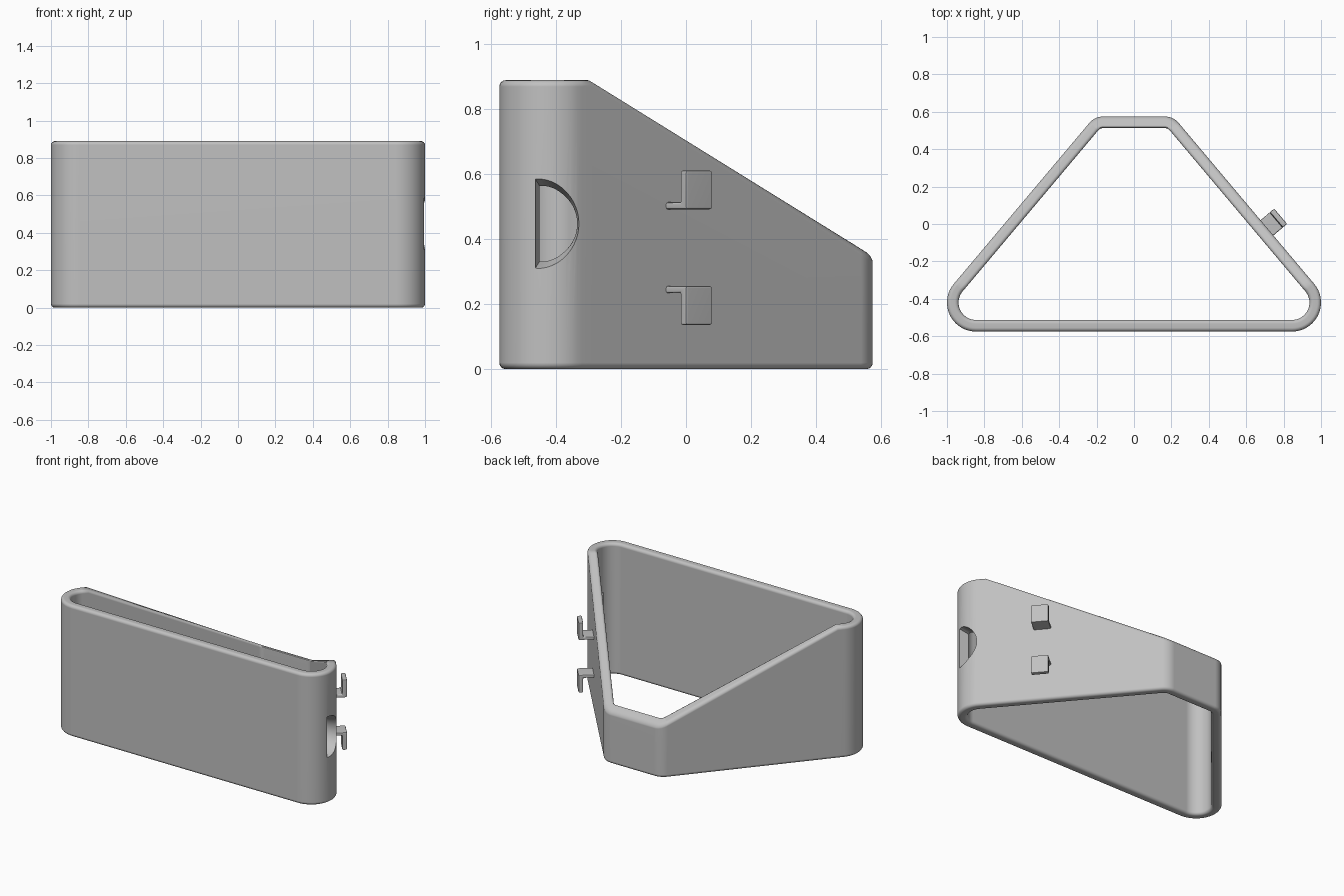
import bpy, bmesh, math
from mathutils import Vector, Matrix

if "Cube" in bpy.data.objects:
    bpy.data.objects.remove(bpy.data.objects["Cube"])

grey = bpy.data.materials.new("plain grey")
grey.use_nodes = True
colour = (0.53, 0.53, 0.53, 1)
grey.diffuse_color = colour
grey.node_tree.nodes["Principled BSDF"].inputs["Base Color"].default_value = colour

HEIGHT, WALL, FILLET = 0.89, 0.062, 0.02
CREASE_Y, SLOPE = -0.29, 0.627
SIDE = math.atan2(0.646, 0.763)            # direction the slanted walls face
NORMAL = Vector((math.cos(SIDE), math.sin(SIDE), 0))
ALONG = Vector((-math.sin(SIDE), math.cos(SIDE), 0))


def make_object(name, bm):
    bmesh.ops.recalc_face_normals(bm, faces=bm.faces)
    mesh = bpy.data.meshes.new(name)
    bm.to_mesh(mesh)
    bm.free()
    mesh.materials.append(grey)
    obj = bpy.data.objects.new(name, mesh)
    bpy.context.collection.objects.link(obj)
    return obj


def activate(obj):
    bpy.ops.object.select_all(action="DESELECT")
    obj.select_set(True)
    bpy.context.view_layer.objects.active = obj


def finish(obj):
    activate(obj)
    bpy.ops.object.shade_smooth_by_angle(angle=math.radians(35))
    mod = obj.modifiers.new("even shading", "WEIGHTED_NORMAL")
    mod.keep_sharp = True


def arc(cx, cy, r, a0, a1, n):
    return [(Vector((cx, cy, 0)), r, a0 + (a1 - a0) * i / n) for i in range(n + 1)]


# Outline of the band: each station is a centre, a radius and an angle
front = arc(0.845, -0.42, 0.155, -math.pi / 2, SIDE, 18)
crease = [(front[-1][0] + ALONG * 0.04, 0.155, SIDE)]
half = front + crease + arc(0.163, 0.475, 0.1, SIDE, math.pi / 2, 8)
mirrored = [(Vector((-c.x, c.y, 0)), r, math.pi - a) for c, r, a in reversed(half)]
stations = half + mirrored


def rim(y):
    return min(HEIGHT, HEIGHT - SLOPE * (y - CREASE_Y))


# Wall section with rounded corners: inset from outside, drop, is it at the top
STEPS = 4
section = []
for start, inset, top in ((180, FILLET, False), (90, FILLET, True),
                          (0, WALL - FILLET, True), (-90, WALL - FILLET, False)):
    for i in range(STEPS + 1):
        # walk up the outside, over the rim and down the inside
        base = {180: 270, 90: 180, 0: 90, -90: 0}[start]
        a = math.radians(base - 90 * i / STEPS)
        drop = FILLET * (1 - abs(math.sin(a)))
        section.append((inset + FILLET * math.cos(a), drop, top))

# Sloping three-sided band
bm = bmesh.new()
loops = []
for centre, radius, angle in stations:
    out = Vector((math.cos(angle), math.sin(angle), 0))
    loop = []
    for inset, drop, top in section:
        p = centre + out * (radius - inset)
        p.z = rim(p.y) - drop if top else drop
        loop.append(bm.verts.new(p))
    loops.append(loop)
for k, loop in enumerate(loops):
    after = loops[(k + 1) % len(loops)]
    for j in range(len(loop)):
        m = (j + 1) % len(loop)
        bm.faces.new((loop[j], after[j], after[m], loop[m]))
body = make_object("sloped_band", bm)

# Half-round opening in the left corner, wider on the outside
bm = bmesh.new()
ends = []
for x, r, flat in ((0.78, 0.105, -0.44), (0.93, 0.115, -0.45), (1.03, 0.15, -0.472)):
    ends.append([bm.verts.new((x, flat + r * math.cos(a), 0.448 + r * math.sin(a)))
                 for a in (math.pi * (i / 24 - 0.5) for i in range(25))])
for a, b in zip(ends, ends[1:]):
    for i in range(25):
        j = (i + 1) % 25
        bm.faces.new((a[i], a[j], b[j], b[i]))
bm.faces.new(ends[0])
bm.faces.new(ends[-1])
cutter = make_object("opening_cutter", bm)
cutter.hide_render = True
mod = body.modifiers.new("opening", "BOOLEAN")
mod.operation = "DIFFERENCE"
mod.solver = "EXACT"
mod.object = cutter
activate(body)
bpy.ops.object.modifier_apply(modifier=mod.name)
bpy.data.objects.remove(cutter)
finish(body)


# L-shaped hooks on the left slanted wall
def hook(name, z, up):
    thick, reach, tall, width = 0.022, 0.095, 0.12, 0.107
    profile = [(-0.02, 0), (reach, 0), (reach, tall), (reach - 0.03, tall),
               (reach - 0.03, thick), (-0.02, thick)]
    bm = bmesh.new()
    origin = NORMAL * 0.53 + ALONG * -0.475 + Vector((0, 0, z))
    face = bm.faces.new([bm.verts.new(origin + NORMAL * d + ALONG * (-width / 2)
                                      + Vector((0, 0, h * up))) for d, h in profile])
    res = bmesh.ops.extrude_face_region(bm, geom=[face])
    bmesh.ops.translate(bm, vec=ALONG * width,
                        verts=[v for v in res["geom"] if isinstance(v, bmesh.types.BMVert)])
    bmesh.ops.recalc_face_normals(bm, faces=bm.faces)
    bmesh.ops.bevel(bm, geom=list(bm.edges), offset=0.007, segments=2,
                    profile=0.5, affect="EDGES", clamp_overlap=True)
    finish(make_object(name, bm))


hook("upper_hook", 0.492, 1)
hook("lower_hook", 0.256, -1)
